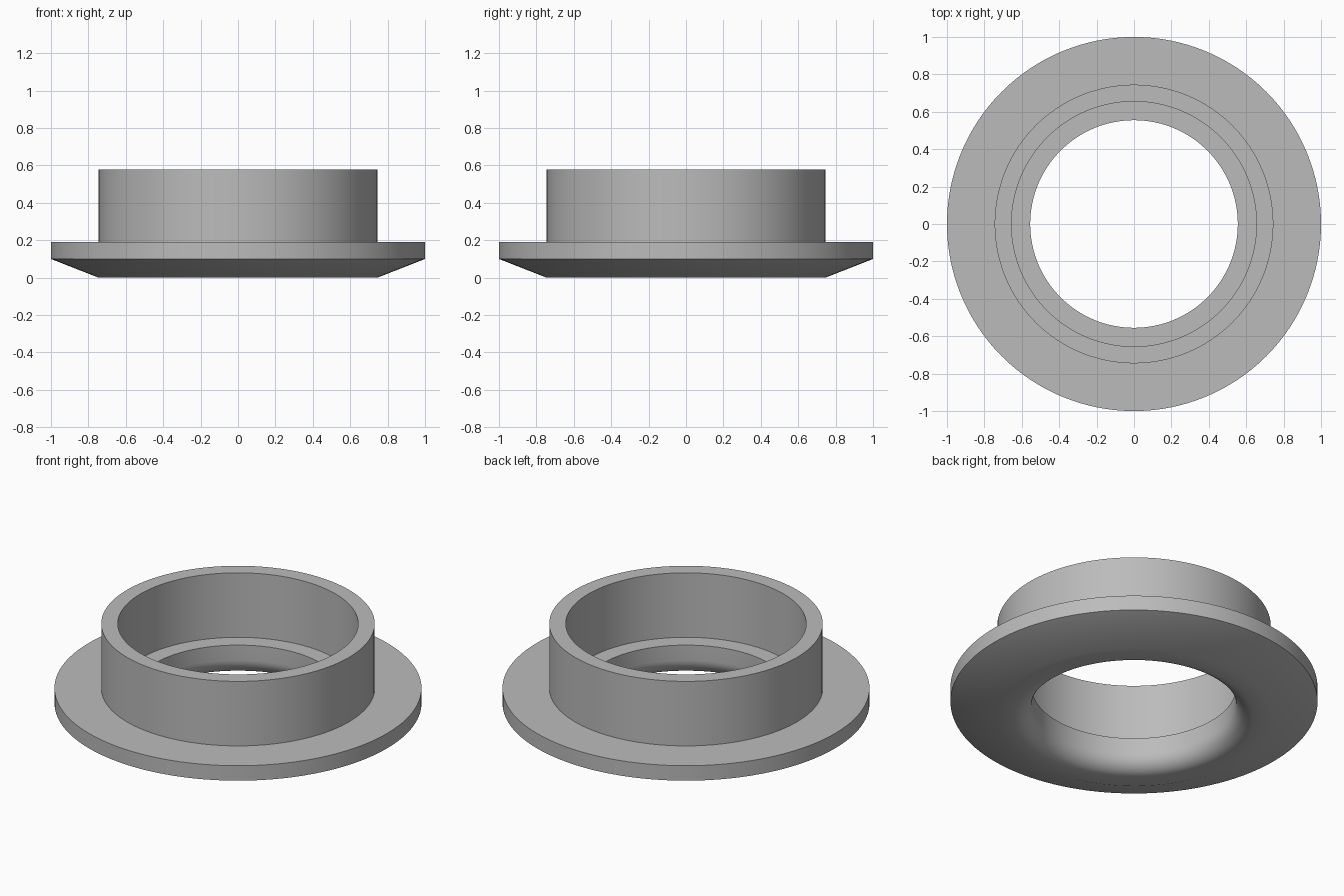
import bpy, bmesh, math
from mathutils import Vector

cube = bpy.data.objects.get("Cube")
if cube:
    bpy.data.objects.remove(cube, do_unlink=True)

# Single plain grey material
grey = bpy.data.materials.new("plain_grey")
grey.use_nodes = True
colour = (0.5, 0.5, 0.5, 1.0)
grey.diffuse_color = colour
grey.node_tree.nodes["Principled BSDF"].inputs["Base Color"].default_value = colour

SEGMENTS = 128
BORE, ROUND = 0.555, 0.1

# Cross-section (radius, height): collar, stepped seat, rounded bore mouth, tapered flange
profile = [(0.745, 0.19), (0.745, 0.578), (0.655, 0.578), (0.655, 0.19), (BORE, 0.19)]
for i in range(13):
    a = math.radians(90 * i / 12)
    profile.append((BORE + ROUND * (1 - math.cos(a)), ROUND * (1 - math.sin(a))))
profile += [(0.745, 0), (1, 0.1), (1, 0.19)]

# Lathe the closed section around the vertical axis
bm = bmesh.new()
rings = []
for s in range(SEGMENTS):
    t = 2 * math.pi * s / SEGMENTS
    rings.append([bm.verts.new(Vector((r * math.cos(t), r * math.sin(t), z))) for r, z in profile])
n = len(profile)
for s in range(SEGMENTS):
    a, b = rings[s], rings[(s + 1) % SEGMENTS]
    for i in range(n):
        j = (i + 1) % n
        bm.faces.new((a[i], a[j], b[j], b[i]))
bmesh.ops.recalc_face_normals(bm, faces=bm.faces)

mesh = bpy.data.meshes.new("flanged_collar")
bm.to_mesh(mesh)
bm.free()
mesh.materials.append(grey)
collar = bpy.data.objects.new("flanged_collar", mesh)
bpy.context.collection.objects.link(collar)

# Smooth curved walls, keep hard rims
bpy.ops.object.select_all(action="DESELECT")
collar.select_set(True)
bpy.context.view_layer.objects.active = collar
bpy.ops.object.shade_smooth_by_angle(angle=math.radians(30))
